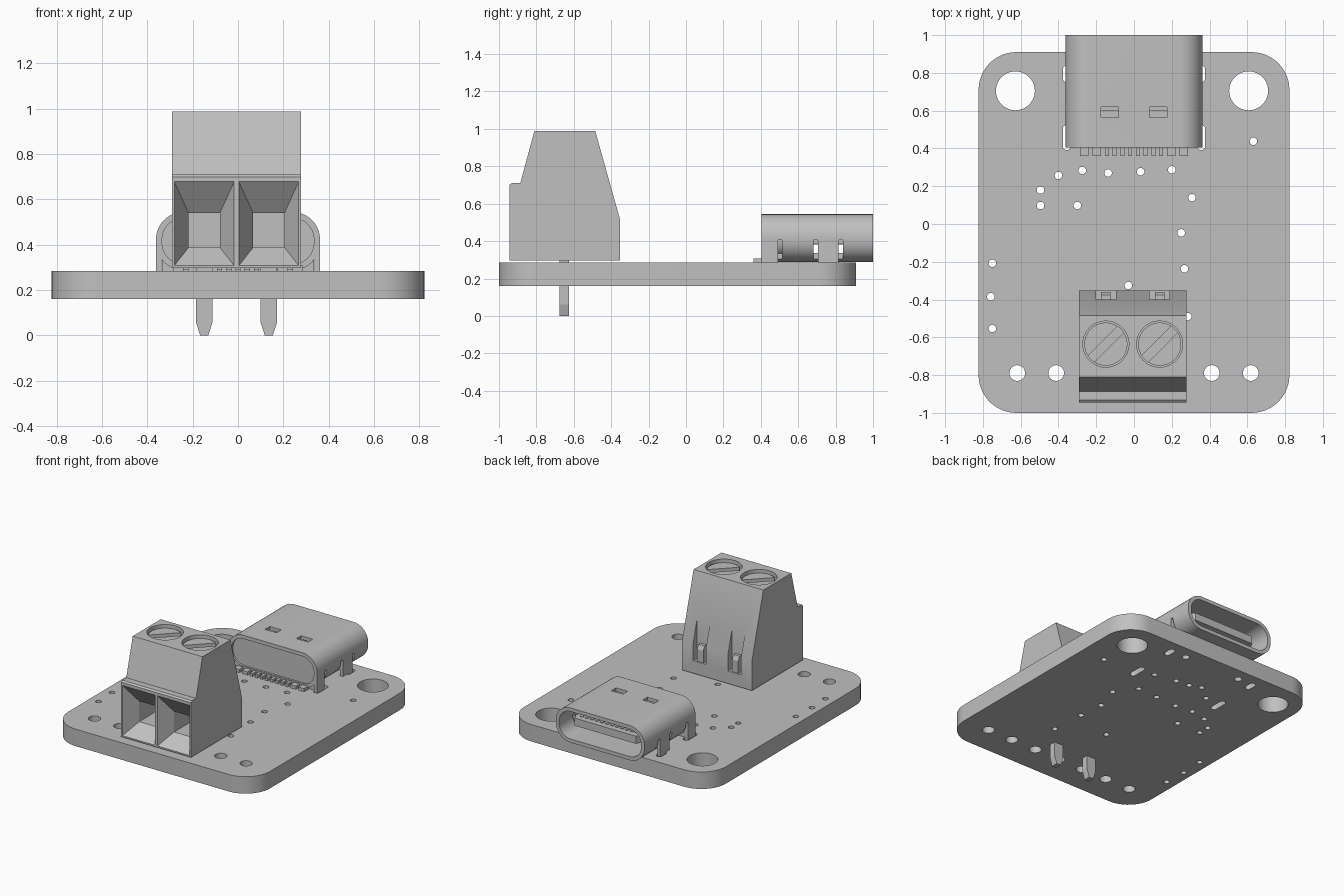
import bpy, bmesh
from math import sin, cos, pi, radians

cube = bpy.data.objects.get("Cube")
if cube:
    bpy.data.objects.remove(cube, do_unlink=True)

grey = bpy.data.materials.new("plain grey")
grey.use_nodes = True
grey.diffuse_color = (0.53, 0.53, 0.53, 1)
grey.node_tree.nodes["Principled BSDF"].inputs["Base Color"].default_value = grey.diffuse_color

PLACE = {"X": lambda t, a, b: (t, a, b),
         "Y": lambda t, a, b: (a, t, b),
         "Z": lambda t, a, b: (a, b, t)}


def solid(name, axis, sections):
    """Closed solid lofted through (position, outline) sections along an axis."""
    bm = bmesh.new()
    rings = [[bm.verts.new(PLACE[axis](t, a, b)) for a, b in pts] for t, pts in sections]
    for low, high in zip(rings, rings[1:]):
        for i in range(len(low)):
            j = (i + 1) % len(low)
            bm.faces.new((low[i], low[j], high[j], high[i]))
    bm.faces.new(rings[0])
    bm.faces.new(rings[-1])
    bmesh.ops.recalc_face_normals(bm, faces=bm.faces)
    mesh = bpy.data.meshes.new(name)
    bm.to_mesh(mesh)
    bm.free()
    mesh.materials.append(grey)
    ob = bpy.data.objects.new(name, mesh)
    bpy.context.collection.objects.link(ob)
    return ob


def extrude(name, axis, t0, t1, pts):
    return solid(name, axis, [(t0, pts), (t1, pts)])


def rect(a0, a1, b0, b1):
    return [(a0, b0), (a1, b0), (a1, b1), (a0, b1)]


def rounded(ca, cb, ha, hb, r, n=8):
    """Rounded rectangle outline about (ca, cb) with half sizes ha, hb."""
    pts = []
    for k, (sa, sb) in enumerate([(1, 1), (-1, 1), (-1, -1), (1, -1)]):
        for i in range(n + 1):
            ang = (k + i / n) * pi / 2
            pts.append((ca + sa * (ha - r) + r * cos(ang), cb + sb * (hb - r) + r * sin(ang)))
    return pts


def circle(ca, cb, r, n=32):
    return [(ca + r * cos(2 * pi * i / n), cb + r * sin(2 * pi * i / n)) for i in range(n)]


def box(name, x0, x1, y0, y1, z0, z1):
    return extrude(name, "Z", z0, z1, rect(x0, x1, y0, y1))


def cut(ob, cutters):
    """Subtract the cutters, bake the result and discard them."""
    for c in cutters:
        c.hide_render = True
        mod = ob.modifiers.new("cut", "BOOLEAN")
        mod.operation, mod.solver, mod.object = "DIFFERENCE", "EXACT", c
    bpy.context.view_layer.update()
    graph = bpy.context.evaluated_depsgraph_get()
    mesh = bpy.data.meshes.new_from_object(ob.evaluated_get(graph))
    ob.modifiers.clear()
    ob.data = mesh
    for c in cutters:
        bpy.data.objects.remove(c, do_unlink=True)


def smooth(ob):
    bpy.ops.object.select_all(action="DESELECT")
    ob.select_set(True)
    bpy.context.view_layer.objects.active = ob
    bpy.ops.object.shade_smooth_by_angle(angle=radians(30))


# Circuit board with mounting, header, via, peg and slot holes
BOARD_Z, TOP = 0.16, 0.285
board = extrude("circuit_board", "Z", BOARD_Z, TOP, rounded(0, -0.045, 0.823, 0.955, 0.2, 12))
holes = [(-0.628, 0.705, 0.103), (0.607, 0.705, 0.103)]
holes += [((i - 3) * 0.206, -0.789, 0.042) for i in range(7)]
holes += [(s * 0.23, 0.815, 0.026) for s in (-1, 1)]
vias = [(-0.495, 0.18), (-0.495, 0.098), (-0.4, 0.257), (-0.274, 0.283), (-0.137, 0.27),
        (0.035, 0.277), (0.2, 0.287), (-0.3, 0.098), (0.307, 0.14), (0.25, -0.047),
        (0.267, -0.237), (-0.03, -0.325), (0.285, -0.49), (-0.75, -0.208), (-0.758, -0.385),
        (-0.75, -0.553), (0.632, 0.438), (0.24, 0.5), (0.075, 0.53), (-0.03, 0.54),
        (-0.115, 0.57), (-0.23, 0.48)]
holes += [(x, y, 0.02) for x, y in vias]
cutters = [extrude("hole_cutter", "Z", 0.1, 0.35, circle(x, y, r, 40 if r > 0.1 else 16))
           for x, y, r in holes]
for s in (-1, 1):
    for y, half in ((0.795, 0.045), (0.458, 0.067)):
        cutters.append(extrude("slot_cutter", "Z", 0.1, 0.35,
                               rounded(s * 0.355, y, 0.022, half, 0.0215, 4)))
cut(board, cutters)
smooth(board)

# Screw terminal housing
profile = [(-0.945, 0.297), (-0.945, 0.7), (-0.933, 0.71), (-0.886, 0.71), (-0.811, 0.988),
           (-0.485, 0.988), (-0.353, 0.517), (-0.353, 0.297)]
housing = extrude("terminal_housing", "X", -0.291, 0.278, profile)
cutters = []
for x in (-0.149, 0.136):
    # wire funnel, wire hole, screw well and rear groove
    mouth = rect(x - 0.132, x + 0.132, 0.308, 0.678)
    throat = rect(x - 0.069, x + 0.069, 0.388, 0.54)
    cutters += [
        solid("funnel_cutter", "Y", [(-0.96, mouth), (-0.945, mouth), (-0.84, throat), (-0.6, throat)]),
        extrude("well_cutter", "Z", 0.9, 1.05, circle(x, -0.636, 0.122, 48)),
        box("groove_cutter", x - 0.053, x + 0.053, -0.4, -0.3, 0.39, 0.8)]
cut(housing, cutters)
smooth(housing)

for side, x in (("right", -0.149), ("left", 0.136)):
    # Slotted clamp screw
    screw = extrude(side + "_screw", "Z", 0.88, 0.965, circle(x, -0.636, 0.114, 48))
    d, w = 0.13, 0.017
    slot = [(x - d - w, -0.636 - d + w), (x - d + w, -0.636 - d - w),
            (x + d + w, -0.636 + d - w), (x + d - w, -0.636 + d + w)]
    cut(screw, [extrude("screw_slot_cutter", "Z", 0.935, 1.0, slot)])
    smooth(screw)
    # Rear latch tab in the groove
    tab = extrude(side + "_latch_tab", "X", x - 0.025, x + 0.025,
                  [(-0.41, 0.385), (-0.36, 0.385), (-0.36, 0.48), (-0.375, 0.51), (-0.41, 0.51)])
    # Tapered solder pin
    extrude(side + "_solder_pin", "Y", -0.675, -0.625,
            [(x - 0.018, 0), (x + 0.018, 0), (x + 0.037, 0.06), (x + 0.037, 0.35),
             (x - 0.037, 0.35), (x - 0.037, 0.06)])

# Socket shell: rounded tube with side slits and top windows
MID = 0.416
shell = extrude("socket_shell", "Y", 0.405, 1.0, rounded(0, MID, 0.362, 0.128, 0.12, 10))
cutters = [extrude("bore_cutter", "Y", 0.3, 1.1, rounded(0, MID, 0.335, 0.101, 0.093, 10))]
for x in (-0.128, 0.128):
    cutters.append(box("window_cutter", x - 0.047, x + 0.047, 0.565, 0.62, 0.48, 0.6))
for s in (-1, 1):
    for y in (0.503, 0.693, 0.828):
        cutters.append(extrude("slit_cutter", "X", s * 0.3, s * 0.4,
                               rounded(y, 0.34, 0.012, 0.07, 0.0115, 4)))
cut(shell, cutters)
smooth(shell)

# Straight mounting legs dropping into the board slots
for s, side in ((-1, "right"), (1, "left")):
    for end, y0, y1 in (("front", 0.405, 0.491), ("rear", 0.752, 0.816)):
        box(f"{side}_{end}_leg", s * 0.337, s * 0.361, y0, y1, 0.2, 0.42)
    box(side + "_leg_shoulder", s * 0.337, s * 0.361, 0.705, 0.816, TOP, 0.42)

# Plastic insert, tongue and contacts inside the socket
core = extrude("socket_insert", "Y", 0.42, 0.6, rounded(0, MID, 0.337, 0.103, 0.094, 10))
smooth(core)
box("insert_foot", -0.335, 0.335, 0.42, 0.485, TOP, 0.4)
box("tongue_base", -0.29, 0.29, 0.59, 0.66, MID - 0.055, MID + 0.055)
extrude("tongue", "Z", MID - 0.028, MID + 0.028,
        [(-0.27, 0.6), (0.27, 0.6), (0.27, 0.9), (0.25, 0.94), (-0.25, 0.94), (-0.27, 0.9)])
for i in range(12):
    x = (i - 5.5) * 0.041
    box("tongue_contact", x - 0.011, x + 0.011, 0.66, 0.9, MID - 0.033, MID + 0.033)

# Solder tails: a row of narrow ones flanked by wide ones
tails = [((i - 3.5) * 0.041, 0.011) for i in range(8)]
tails += [(s * x, 0.023) for s in (-1, 1) for x in (0.197, 0.264)]
for x, half in tails:
    box("solder_tail", x - half, x + half, 0.36, 0.44, TOP, 0.308)
